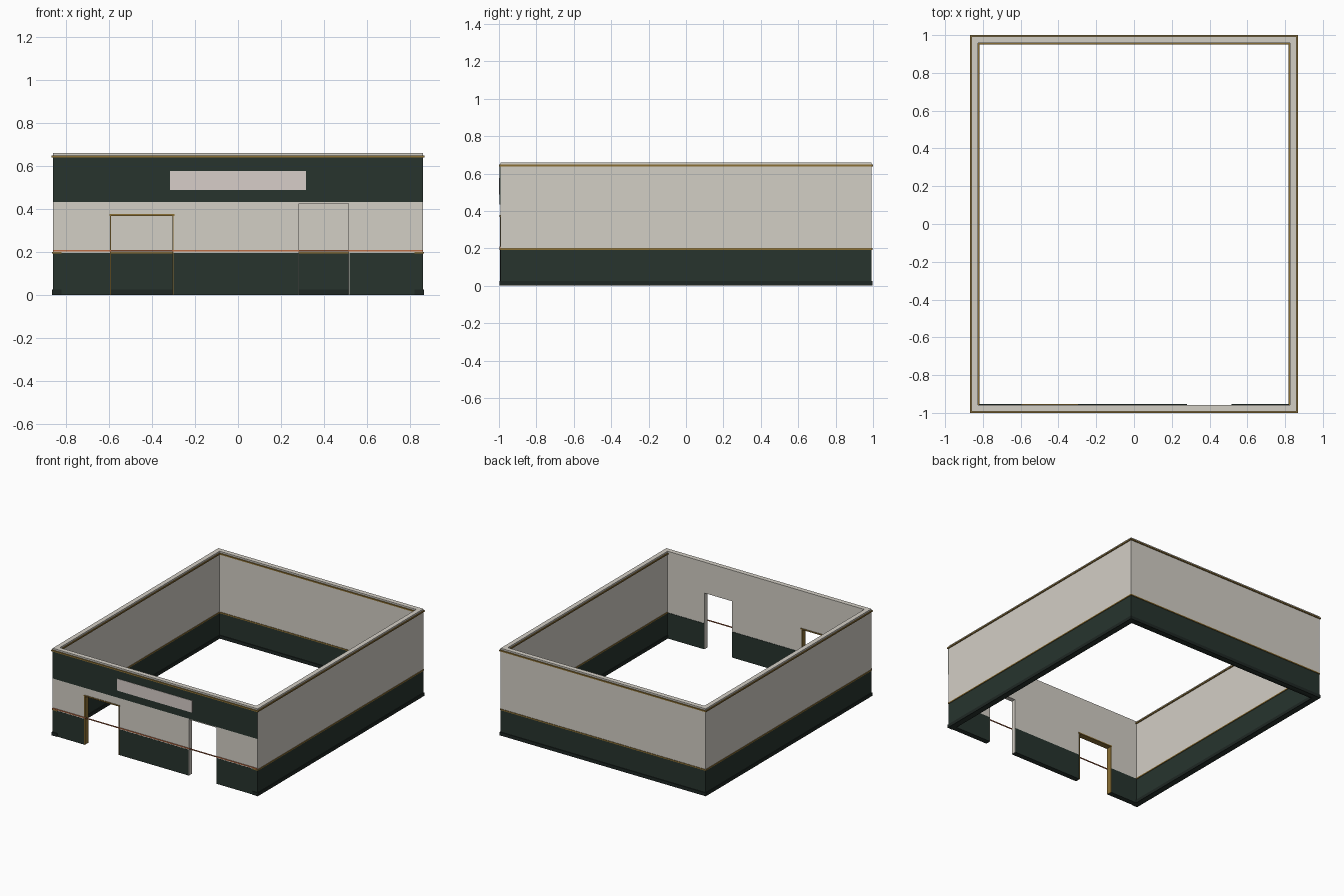
import bpy, bmesh

if "Cube" in bpy.data.objects:
    bpy.data.objects.remove(bpy.data.objects["Cube"])


def material(name, rgb):
    m = bpy.data.materials.new(name)
    m.diffuse_color = (*rgb, 1)
    m.use_nodes = True
    m.node_tree.nodes["Principled BSDF"].inputs["Base Color"].default_value = m.diffuse_color
    return m


CREAM = material("cream", (0.65, 0.62, 0.56))
GREEN = material("dark_green", (0.02, 0.034, 0.027))
BLACK = material("near_black_green", (0.013, 0.02, 0.017))
GOLD = material("gold", (0.26, 0.16, 0.035))
ORANGE = material("orange", (0.5, 0.15, 0.06))
PANEL = material("pale_panel", (0.68, 0.61, 0.58))


def box(name, x, y, z, mat):
    """Axis-aligned box from three (min, max) ranges."""
    bm = bmesh.new()
    bmesh.ops.create_cube(bm, size=1)
    for v in bm.verts:
        v.co = [lo + (c + 0.5) * (hi - lo) for c, (lo, hi) in zip(v.co, (x, y, z))]
    me = bpy.data.meshes.new(name)
    bm.to_mesh(me)
    bm.free()
    me.materials.append(mat)
    ob = bpy.data.objects.new(name, me)
    bpy.context.collection.objects.link(ob)
    return ob


XO, XI = 0.86, 0.825      # side wall outer and inner faces
YO, YI = 0.993, 0.957     # front and back wall outer and inner faces
RAIL, TOP = 0.195, 0.66

# Side and back walls: layers of (name, z range, projection, material)
layers = [
    ("lower_wall", (0, RAIL), 0.0, GREEN),
    ("upper_wall", (RAIL, TOP), 0.0, CREAM),
    ("baseboard", (0, 0.025), 0.005, BLACK),
    ("chair_rail", (RAIL - 0.003, RAIL + 0.006), 0.004, GOLD),
    ("crown_trim", (0.638, 0.648), 0.007, GOLD),
]
for part, z, p, mat in layers:
    for side, s in (("left", -1), ("right", 1)):
        x = sorted((s * (XI - p), s * (XO + p)))
        box(f"{side}_{part}", x, (-YO - p, YO + p), z, mat)
    box(f"back_{part}", (-XI + p, XI - p), (YI - p, YO + p), z, mat)

# Front wall, split around the window-like doorway and the taller doorway
LEFT, RIGHT = (-0.592, -0.302), (0.28, 0.517)
HEAD_L, HEAD_R = 0.37, 0.425
front = (-YO, -YI)
piers = [(-XI, LEFT[0]), (LEFT[1], RIGHT[0]), (RIGHT[1], XI)]
for i, x in enumerate(piers):
    box(f"front_lower_wall_{i}", x, (-YO - 0.001, -YI + 0.003), (0, RAIL), GREEN)
    box(f"front_upper_wall_{i}", x, front, (RAIL, TOP), CREAM)
box("left_doorway_header", LEFT, front, (HEAD_L, TOP), CREAM)
box("right_doorway_header", RIGHT, front, (HEAD_R, TOP), CREAM)

# Front face: fascia, blank panel, crown and continuous stripe
box("fascia", (-XO, XO), (-YO - 0.004, -YO + 0.002), (0.433, 0.638), GREEN)
box("blank_sign_panel", (-0.315, 0.315), (-YO - 0.0065, -YO), (0.487, 0.577), PANEL)
box("front_crown_trim", (-XI, XI), (-YO - 0.007, -YI - 0.003), (0.638, 0.648), GOLD)
box("front_stripe", (-XO, XO), (-YO - 0.005, -YO + 0.001), (0.202, 0.209), ORANGE)

# Gold lining of the left doorway
lining = (-YO - 0.004, -YI + 0.005)
for i, (x, s) in enumerate(zip(LEFT, (1, -1))):
    box(f"left_doorway_jamb_{i}", sorted((x - 0.002 * s, x + 0.003 * s)),
        (-YO - 0.002, -YI + 0.004), (0, HEAD_L), GOLD)
box("left_doorway_head_trim", (LEFT[0] - 0.005, LEFT[1] + 0.007), lining,
    (HEAD_L - 0.002, HEAD_L + 0.007), GOLD)

# Cream lining of the right doorway
for i, (x, s) in enumerate(zip(RIGHT, (1, -1))):
    box(f"right_doorway_jamb_{i}", sorted((x, x + 0.003 * s)),
        front, (0, HEAD_R), CREAM)
